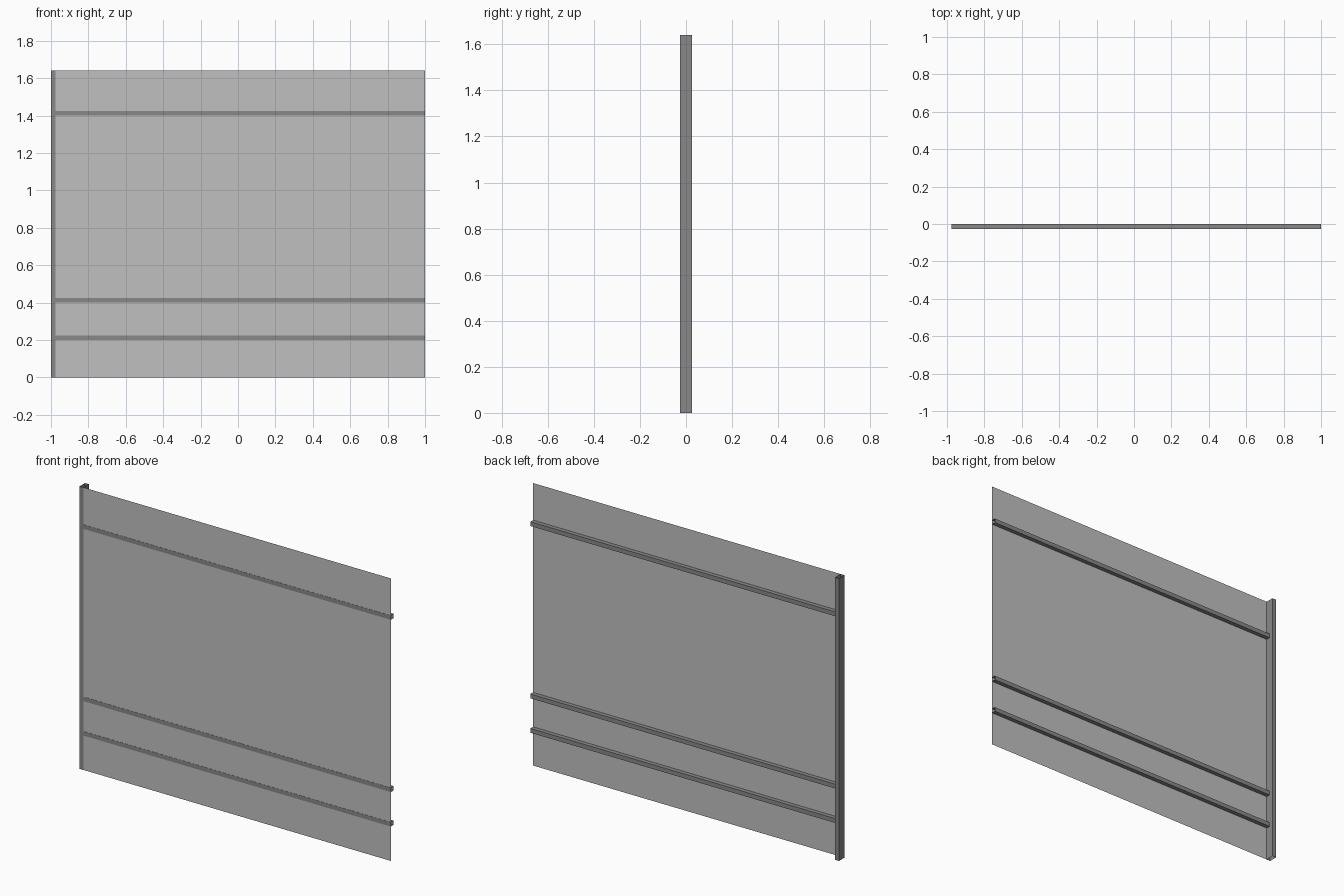
import bpy

if "Cube" in bpy.data.objects:
    bpy.data.objects.remove(bpy.data.objects["Cube"])

HEIGHT = 1.64
FRONT = -0.025   # plane of the sheet
BAR = 0.025      # width of the square tube


def material(name, value):
    m = bpy.data.materials.new(name)
    m.diffuse_color = (value, value, value, 1)
    m.use_nodes = True
    m.node_tree.nodes["Principled BSDF"].inputs["Base Color"].default_value = m.diffuse_color
    return m


def add_mesh(name, verts, faces, mat):
    mesh = bpy.data.meshes.new(name)
    mesh.from_pydata(verts, [], faces)
    mesh.materials.append(mat)
    obj = bpy.data.objects.new(name, mesh)
    bpy.context.collection.objects.link(obj)
    return obj


def open_tube(name, start, end, mat):
    """Four thin walls joining two matching rings, open at both ends."""
    faces = [(i, (i + 1) % 4, 4 + (i + 1) % 4, 4 + i) for i in range(4)]
    return add_mesh(name, start + end, faces, mat)


sheet_grey = material("light grey sheet", 0.53)
frame_grey = material("dark grey frame", 0.25)

# Thin sheet
left = -1 + BAR
add_mesh("panel_sheet",
         [(left, FRONT, 0), (1, FRONT, 0), (1, FRONT, HEIGHT), (left, FRONT, HEIGHT)],
         [(0, 1, 2, 3)], sheet_grey)

# Upright post along the left edge
ring = [(-1, FRONT), (left, FRONT), (left, -FRONT), (-1, -FRONT)]
open_tube("side_post", [(x, y, 0) for x, y in ring],
          [(x, y, HEIGHT) for x, y in ring], frame_grey)

# Horizontal rails, just proud of the sheet in front and standing out behind
for i, z in enumerate((0.2, 0.4, 1.4)):
    ring = [(FRONT - 0.001, z), (0, z), (0, z + BAR), (FRONT - 0.001, z + BAR)]
    open_tube(f"rail_{i + 1}", [(left, y, h) for y, h in ring],
              [(1, y, h) for y, h in ring], frame_grey)
